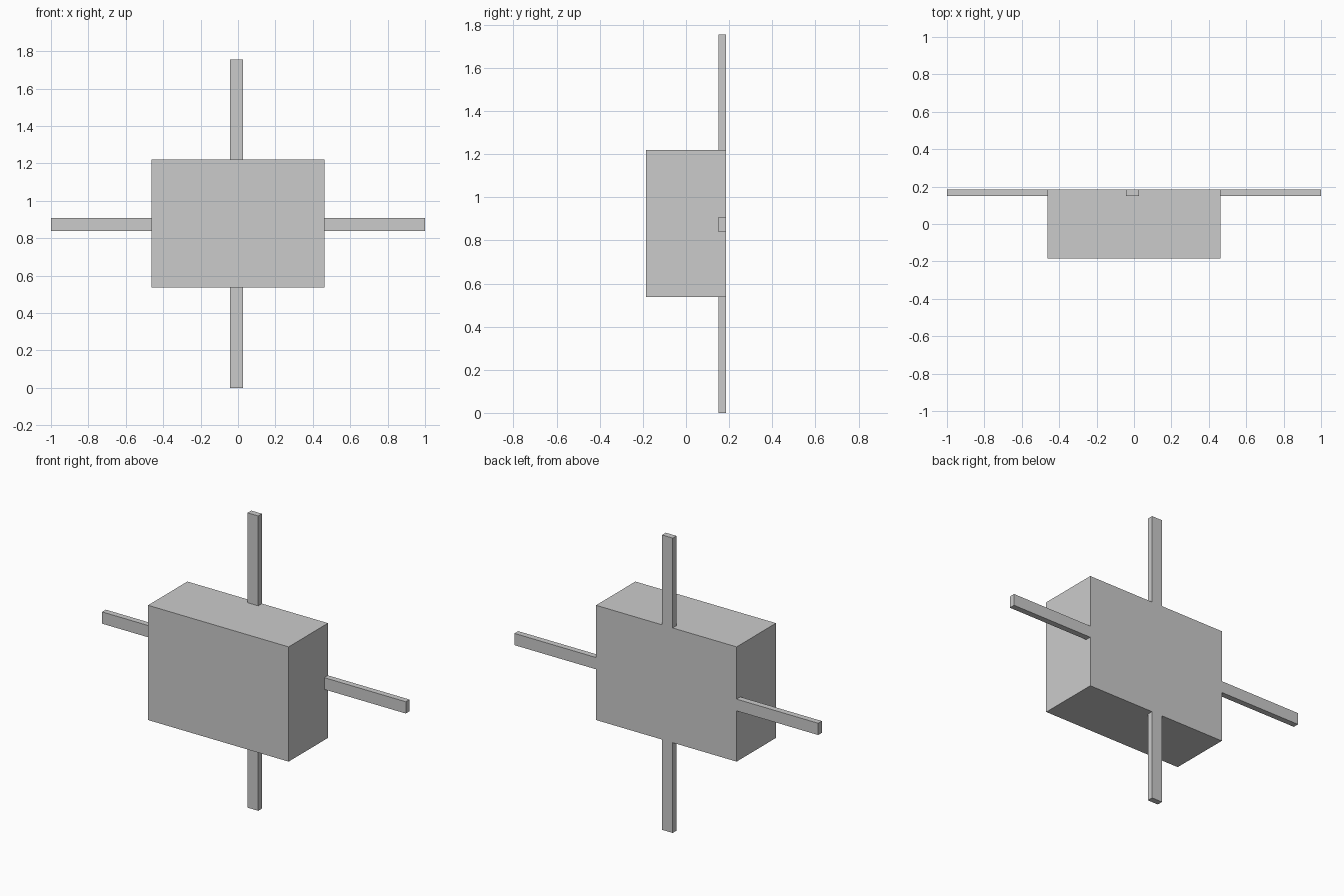
import bpy
from mathutils import Vector

if "Cube" in bpy.data.objects:
    bpy.data.objects.remove(bpy.data.objects["Cube"])


def box(name, lo, hi):
    """Axis-aligned box between two corners."""
    lo, hi = Vector(lo), Vector(hi)
    bpy.ops.mesh.primitive_cube_add(size=1, location=(lo + hi) / 2)
    ob = bpy.context.object
    ob.name = name
    ob.scale = hi - lo
    bpy.ops.object.transform_apply(location=False, rotation=False, scale=True)
    return ob


HALF_W, HALF_D = 0.463, 0.185      # body half width and half depth
Z0, Z1, TOP = 0.537, 1.22, 1.755   # body bottom, body top, overall top
BAR_Y = (HALF_D - 0.035, HALF_D)   # bars sit flush with the back
BAR_X = (-0.042, 0.028)            # upright bars, slightly off centre
BAR_Z = (0.839, 0.909)             # side bars

# Main body
box("body", (-HALF_W, -HALF_D, Z0), (HALF_W, HALF_D, Z1))

# Upright bars below and above the body
for name, a, b in (("lower_bar", 0, Z0), ("upper_bar", Z1, TOP)):
    box(name, (BAR_X[0], BAR_Y[0], a), (BAR_X[1], BAR_Y[1], b))

# Side bars
for name, a, b in (("left_bar", -1, -HALF_W), ("right_bar", HALF_W, 1)):
    box(name, (a, BAR_Y[0], BAR_Z[0]), (b, BAR_Y[1], BAR_Z[1]))
